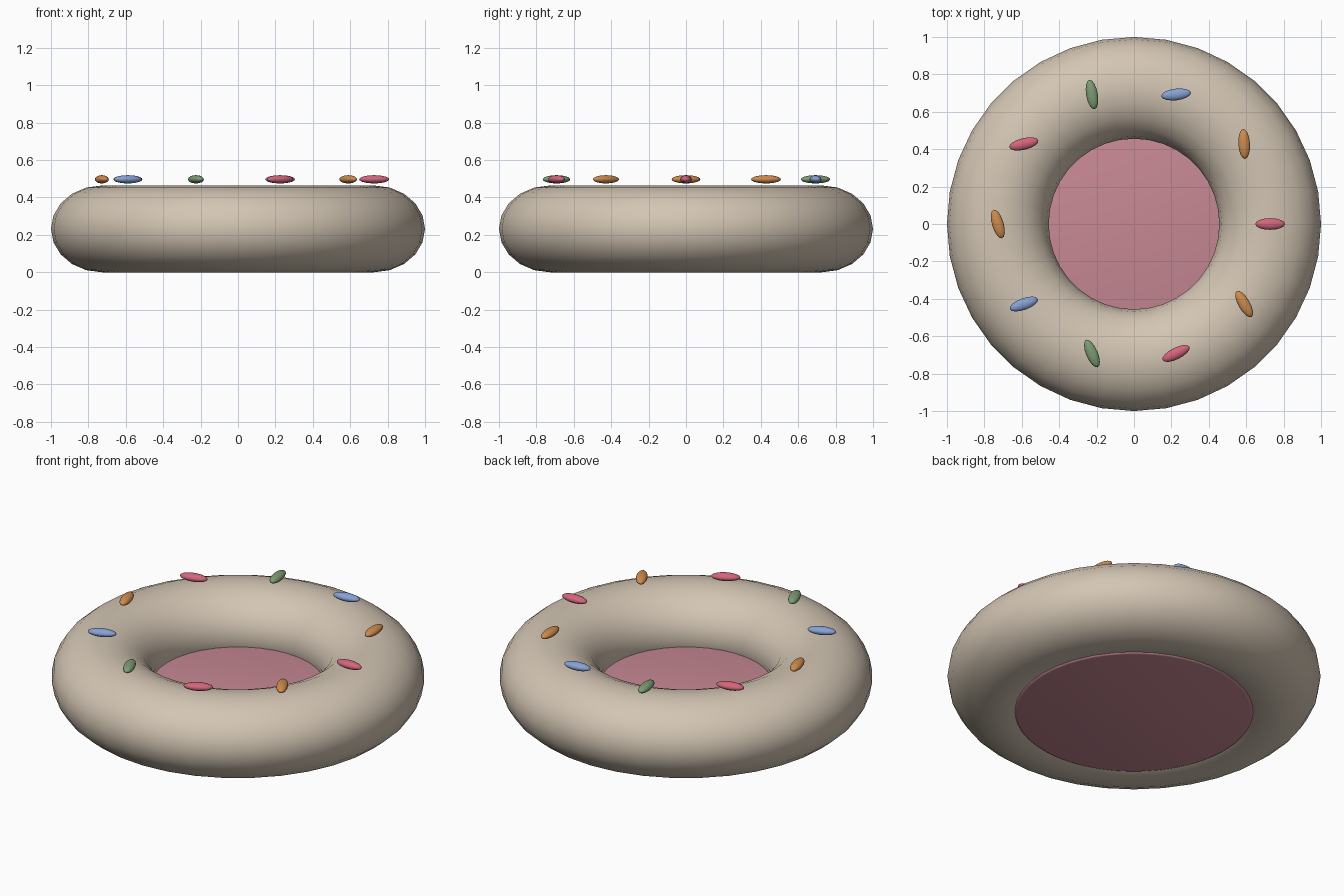
import bpy, bmesh, math
from mathutils import Matrix, Vector

cube = bpy.data.objects.get("Cube")
if cube:
    bpy.data.objects.remove(cube, do_unlink=True)


def material(name, rgb):
    m = bpy.data.materials.new(name)
    m.use_nodes = True
    colour = (*rgb, 1.0)
    m.diffuse_color = colour
    bsdf = m.node_tree.nodes["Principled BSDF"]
    bsdf.inputs["Base Color"].default_value = colour
    bsdf.inputs["Roughness"].default_value = 0.7
    return m


def finish(obj, name, mat, angle=40):
    obj.name = obj.data.name = name
    obj.data.materials.append(mat)
    bpy.ops.object.select_all(action='DESELECT')
    obj.select_set(True)
    bpy.context.view_layer.objects.active = obj
    bpy.ops.object.shade_smooth_by_angle(angle=math.radians(angle))
    return obj


beige = material("warm beige", (0.65, 0.56, 0.45))
rose = material("dusty rose", (0.58, 0.25, 0.30))
sprinkle_mats = [material("sprinkle pink", (0.65, 0.13, 0.20)),
                 material("sprinkle orange", (0.62, 0.26, 0.075)),
                 material("sprinkle blue", (0.24, 0.36, 0.66)),
                 material("sprinkle green", (0.20, 0.33, 0.17))]

# Padded ring with a slightly flattened tube
RING_R, TUBE_R, HALF_H = 0.728, 0.272, 0.232
bpy.ops.mesh.primitive_torus_add(major_radius=RING_R, minor_radius=TUBE_R,
                                 major_segments=36, minor_segments=20)
ring = bpy.context.object
ring.data.transform(Matrix.Translation((0, 0, HALF_H))
                    @ Matrix.Diagonal((1, 1, HALF_H / TUBE_R, 1)))
finish(ring, "padded_ring", beige, 60)

# Flat cushion filling the hole, soft at its rims
BASE_Z, TOP_Z = 0.006, 0.19
bpy.ops.mesh.primitive_cylinder_add(vertices=48, radius=0.64, depth=TOP_Z - BASE_Z)
cushion = bpy.context.object
cushion.data.transform(Matrix.Translation((0, 0, (BASE_Z + TOP_Z) / 2)))
bm = bmesh.new()
bm.from_mesh(cushion.data)
rims = [e for e in bm.edges if abs(e.verts[0].co.z - e.verts[1].co.z) < 1e-5]
bmesh.ops.bevel(bm, geom=rims, offset=0.015, segments=3, profile=0.5, affect='EDGES')
bm.to_mesh(cushion.data)
bm.free()
finish(cushion, "inner_cushion", rose, 40)

# Ten sprinkles around the crest, each turned a little past a right angle
for k in range(10):
    a = math.radians(36 * k)
    bpy.ops.mesh.primitive_uv_sphere_add(segments=16, ring_count=10, radius=1)
    s = bpy.context.object
    s.data.transform(Matrix.Diagonal((0.08, 0.031, 0.022, 1)))
    s.location = Vector((RING_R * math.cos(a), RING_R * math.sin(a), 0.497))
    s.rotation_euler.z = math.radians(93.3 * k)
    finish(s, f"sprinkle_{k + 1}", sprinkle_mats[k % 4], 80)
